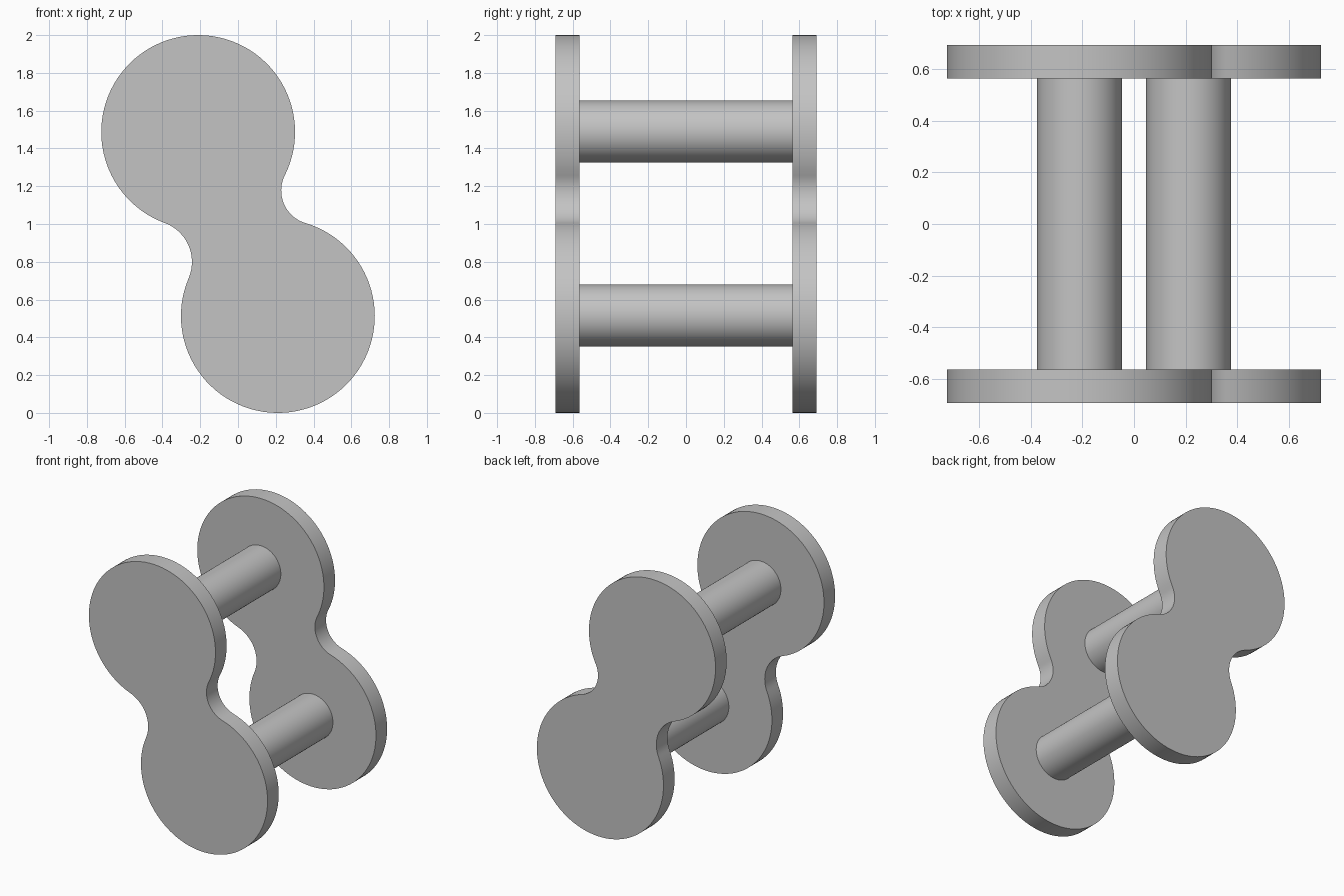
import bpy, bmesh, math
from mathutils import Vector

cube = bpy.data.objects.get("Cube")
if cube:
    bpy.data.objects.remove(cube, do_unlink=True)

LOBE_R = 0.513
UPPER = Vector((-0.211, 2 - LOBE_R))
LOWER = Vector((0.211, LOBE_R))
ROD_R = 0.164
INNER_Y, OUTER_Y = 0.563, 0.692

grey = bpy.data.materials.new("plain grey")
grey.use_nodes = True
colour = (0.55, 0.55, 0.55, 1)
grey.diffuse_color = colour
grey.node_tree.nodes["Principled BSDF"].inputs["Base Color"].default_value = colour


def finish(obj):
    obj.data.materials.append(grey)
    bpy.ops.object.select_all(action="DESELECT")
    obj.select_set(True)
    bpy.context.view_layer.objects.active = obj
    bpy.ops.object.shade_smooth_by_angle(angle=math.radians(35))


def fillet_centre(radius, side):
    # Centre of a circle touching both lobes, on one side of the waist
    axis = LOWER - UPPER
    across = Vector((-axis.y, axis.x)).normalized() * side
    reach = math.sqrt((LOBE_R + radius) ** 2 - (axis.length / 2) ** 2)
    return (UPPER + LOWER) / 2 + across * reach


def arc(centre, radius, toward_start, toward_end, turn, steps):
    # Points from one direction to another; turn is 1 counterclockwise, -1 clockwise
    a, b = (math.atan2(p.y - centre.y, p.x - centre.x)
            for p in (toward_start, toward_end))
    sweep = ((b - a) * turn) % math.tau * turn
    return [centre + radius * Vector((math.cos(a + sweep * i / steps),
                                      math.sin(a + sweep * i / steps)))
            for i in range(steps)]


def plate_outline():
    right_r, left_r = 0.18, 0.22
    right, left = fillet_centre(right_r, 1), fillet_centre(left_r, -1)
    return (arc(LOWER, LOBE_R, left, right, 1, 72)
            + arc(right, right_r, LOWER, UPPER, -1, 24)
            + arc(UPPER, LOBE_R, right, left, 1, 72)
            + arc(left, left_r, UPPER, LOWER, -1, 24))


def add_plate(name, y_start, y_end):
    bm = bmesh.new()
    face = bm.faces.new([bm.verts.new((p.x, y_start, p.y)) for p in plate_outline()])
    grown = bmesh.ops.extrude_face_region(bm, geom=[face], use_keep_orig=True)
    moved = [v for v in grown["geom"] if isinstance(v, bmesh.types.BMVert)]
    bmesh.ops.translate(bm, verts=moved, vec=(0, y_end - y_start, 0))
    bmesh.ops.recalc_face_normals(bm, faces=bm.faces)
    mesh = bpy.data.meshes.new(name)
    bm.to_mesh(mesh)
    bm.free()
    obj = bpy.data.objects.new(name, mesh)
    bpy.context.collection.objects.link(obj)
    finish(obj)


def add_rod(name, centre):
    bpy.ops.mesh.primitive_cylinder_add(
        vertices=72, radius=ROD_R, depth=2 * INNER_Y + 0.02,
        location=(centre.x, 0, centre.y + 0.003), rotation=(math.pi / 2, 0, 0))
    obj = bpy.context.object
    obj.name = name
    finish(obj)


# Two waisted end plates joined by two rods
add_plate("front_plate", -OUTER_Y, -INNER_Y)
add_plate("back_plate", INNER_Y, OUTER_Y)
add_rod("upper_rod", UPPER)
add_rod("lower_rod", LOWER)
